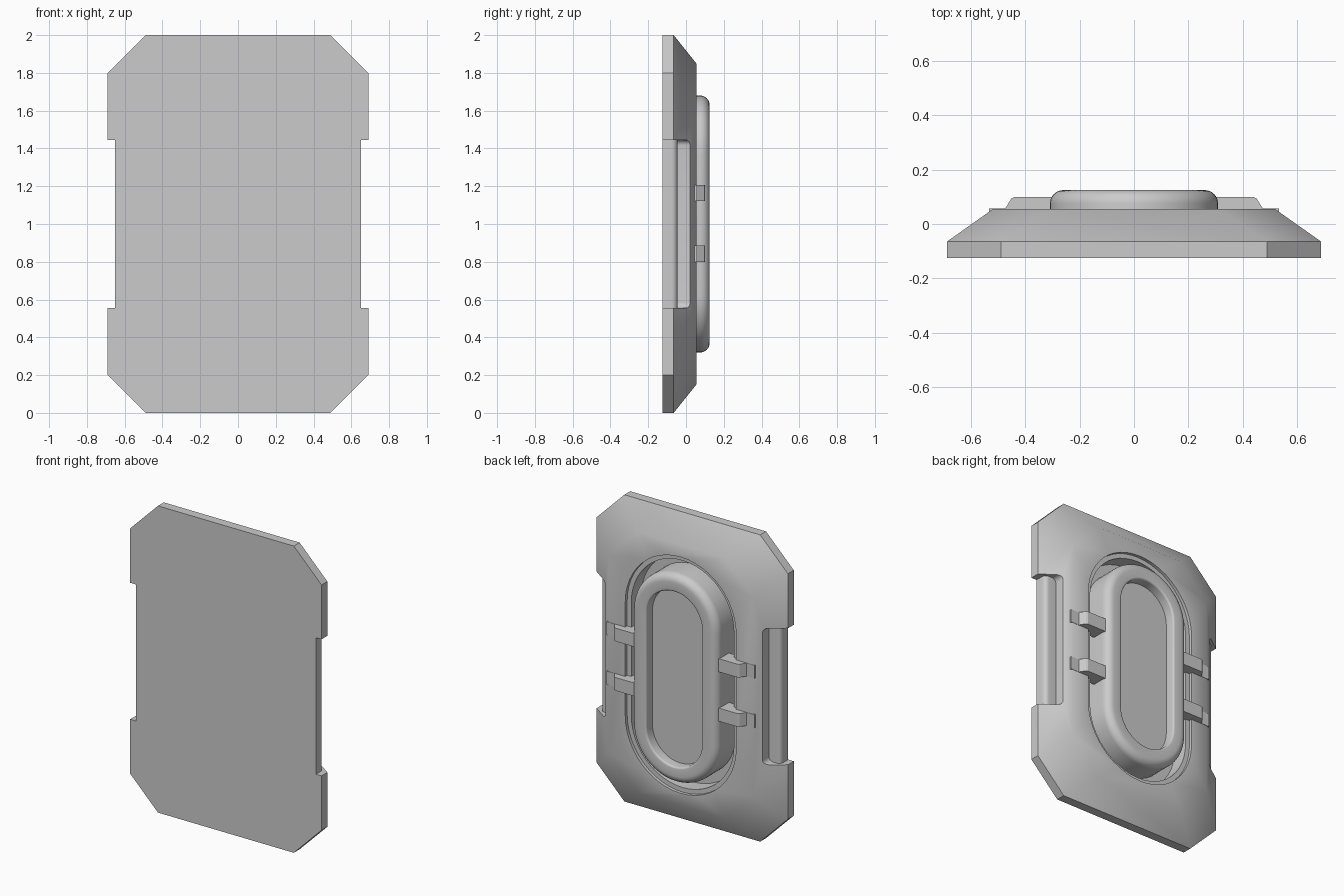
import bpy, bmesh, math

if "Cube" in bpy.data.objects:
    bpy.data.objects.remove(bpy.data.objects["Cube"])


def loft(name, rings):
    """Skin a list of (xz outline, y) sections with capped ends."""
    bm = bmesh.new()
    loops = [[bm.verts.new((x, y, z)) for x, z in pts] for pts, y in rings]
    n = len(loops[0])
    for a, b in zip(loops, loops[1:]):
        for i in range(n):
            j = (i + 1) % n
            bm.faces.new((a[i], a[j], b[j], b[i]))
    bm.faces.new(loops[0])
    bm.faces.new(loops[-1])
    bmesh.ops.recalc_face_normals(bm, faces=bm.faces)
    me = bpy.data.meshes.new(name)
    bm.to_mesh(me)
    bm.free()
    ob = bpy.data.objects.new(name, me)
    bpy.context.collection.objects.link(ob)
    return ob


def activate(ob):
    bpy.ops.object.select_all(action='DESELECT')
    ob.select_set(True)
    bpy.context.view_layer.objects.active = ob


def smooth(ob):
    activate(ob)
    bpy.ops.object.shade_smooth_by_angle(angle=math.radians(32))


def octagon(hx, hz, cx, cz):
    q = [(hx, cz), (cx, hz)]
    pts = q + [(-x, z) for x, z in q[::-1]]
    pts += [(-x, -z) for x, z in q] + [(x, -z) for x, z in q[::-1]]
    return [(x, z + 1) for x, z in pts]


def round_rect(x0, x1, z0, z1, r, n=6):
    pts = []
    corners = [(x1 - r, z1 - r), (x0 + r, z1 - r), (x0 + r, z0 + r), (x1 - r, z0 + r)]
    for k, (cx, cz) in enumerate(corners):
        for i in range(n + 1):
            a = math.pi / 2 * (k + i / n)
            pts.append((cx + r * math.cos(a), cz + r * math.sin(a)))
    return pts


def stadium(r, half=0.37, n=24):
    pts = []
    for s, start in ((1, 0), (-1, math.pi)):
        for i in range(n + 1):
            a = start + math.pi * i / n
            pts.append((r * math.cos(a), 1 + s * half + r * math.sin(a)))
    return pts


def cut(ob, cutter):
    m = ob.modifiers.new("cut", 'BOOLEAN')
    m.operation, m.solver, m.object = 'DIFFERENCE', 'EXACT', cutter
    activate(ob)
    bpy.ops.object.modifier_apply(modifier=m.name)
    bpy.data.objects.remove(cutter)


def bar(name, profile, axis_z0, axis_z1):
    """Extrude an xy profile along z."""
    ob = loft(name, [(profile, axis_z0), (profile, axis_z1)])
    for v in ob.data.vertices:
        x, z, y = v.co
        v.co = (x, y, z)
    # swap axes: loft stores (x, depth, profile_y)
    for v in ob.data.vertices:
        x, a, b = v.co
        v.co = (x, a, b)
    bm = bmesh.new()
    bm.from_mesh(ob.data)
    bmesh.ops.recalc_face_normals(bm, faces=bm.faces)
    bm.to_mesh(ob.data)
    bm.free()
    return ob


# Bevelled octagonal base plate
outer = octagon(0.69, 1.0, 0.49, 0.80)
plate = loft("base_plate", [(outer, -0.125), (outer, -0.065),
                            (octagon(0.52, 0.85, 0.31, 0.65), 0.055)])

# Stepped oval recess in the back
cut(plate, loft("recess_cutter", [(stadium(0.37), -0.065), (stadium(0.37), 0.035),
                                  (stadium(0.40), 0.035), (stadium(0.40), 0.2)]))

# Side grip notches
for s in (1, -1):
    pts = [(s * x, z) for x, z in round_rect(0.567, 0.85, 0.555, 1.445, 0.03)]
    cut(plate, loft("notch_cutter", [(pts, -0.3), (pts, 0.3)]))
smooth(plate)

# Raised oval ring with a sunken centre panel
sections = [(0.31, -0.07)]
for i in range(9):
    a = math.pi / 2 * i / 8
    sections.append((0.26 + 0.05 * math.cos(a), 0.075 + 0.05 * math.sin(a)))
for i in range(5):
    a = math.pi / 2 * i / 4
    sections.append((0.212 - 0.012 * math.sin(a), 0.113 + 0.012 * math.cos(a)))
sections.append((0.20, 0.06))
smooth(loft("oval_body", [(stadium(r), y) for r, y in sections]))

# Rounded bars filling the side notches, and clips holding the oval body
arc = [(0.62 + 0.03 * math.cos(math.pi / 12 * i), -0.075 + 0.03 * math.sin(math.pi / 12 * i))
       for i in range(7)]
grip = [(0.56, -0.125), (0.65, -0.125)] + arc + [(0.56, -0.045)]
clip = [(0.29, 0.10), (0.44, 0.10), (0.452, 0.094), (0.475, 0.057), (0.534, 0.057),
        (0.534, 0.042), (0.40, 0.035), (0.36, 0.0), (0.29, 0.0)]
for s, side in ((1, "right"), (-1, "left")):
    smooth(bar("grip_bar_" + side, [(s * x, y) for x, y in grip], 0.553, 1.447))
    for zc, level in ((0.842, "lower"), (1.164, "upper")):
        bar(f"clip_{side}_{level}", [(s * x, y) for x, y in clip], zc - 0.043, zc + 0.043)
